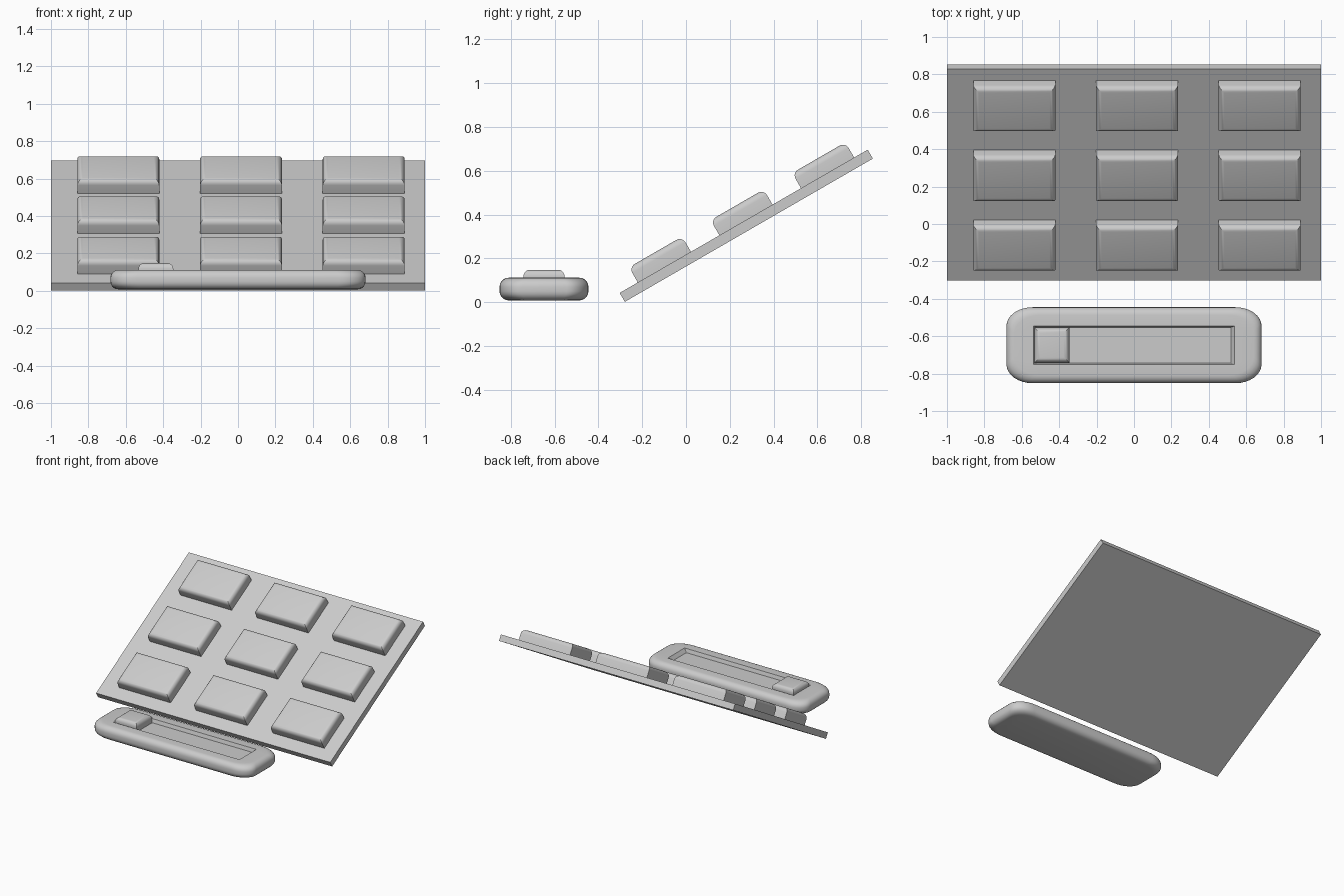
import bpy, bmesh, math
from mathutils import Matrix, Vector

if "Cube" in bpy.data.objects:
    bpy.data.objects.remove(bpy.data.objects["Cube"])

TILT = Matrix.Translation((0, 0.275, 0.349)) @ Matrix.Rotation(math.radians(30), 4, 'X')


def finish(bm, name, matrix=None):
    bmesh.ops.recalc_face_normals(bm, faces=bm.faces)
    me = bpy.data.meshes.new(name)
    bm.to_mesh(me)
    bm.free()
    ob = bpy.data.objects.new(name, me)
    bpy.context.collection.objects.link(ob)
    if matrix:
        ob.matrix_world = matrix
    bpy.ops.object.select_all(action='DESELECT')
    ob.select_set(True)
    bpy.context.view_layer.objects.active = ob
    bpy.ops.object.shade_smooth_by_angle(angle=math.radians(35))
    return ob


def box(name, centre, size, matrix=None, bevel=0):
    """Box whose top rim only may be rounded."""
    bm = bmesh.new()
    bmesh.ops.create_cube(bm, size=1)
    bmesh.ops.scale(bm, vec=size, verts=bm.verts)
    bmesh.ops.translate(bm, vec=centre, verts=bm.verts)
    if bevel:
        rim = [e for e in bm.edges if all(v.co.z > centre[2] for v in e.verts)]
        bmesh.ops.bevel(bm, geom=rim, offset=bevel, segments=5, profile=0.5, affect='EDGES')
    return finish(bm, name, matrix)


def outline(hx, hy, rx, ry, z, n=8):
    """Rectangle with elliptical corners, as a ring of points."""
    pts = []
    for q, (sx, sy) in enumerate(((1, 1), (-1, 1), (-1, -1), (1, -1))):
        for i in range(n + 1):
            a = math.pi / 2 * (q + i / n)
            pts.append(Vector((sx * (hx - rx) + rx * math.cos(a),
                               sy * (hy - ry) + ry * math.sin(a), z)))
    return pts


# Tilted panel with its 3 x 3 grid of raised pads
T = 0.047
box("tilted_panel", (0, 0, 0), (2, 1.307, T), TILT)
for row in range(3):
    for col in range(3):
        box(f"pad_{row}_{col}",
            (0.016 + (col - 1) * 0.656, 0.012 + (row - 1) * 0.43, T / 2 + 0.035),
            (0.438, 0.28, 0.09), TILT, bevel=0.03)

# Slider body: rounded shell running up, over the top and down into the groove
HX, HY, R, Z0, Z1 = 0.682, 0.203, 0.042, 0.008, 0.112
rings = []
for start, zc in ((-90, Z0 + R), (0, Z1 - R)):
    for k in range(6):
        a = math.radians(start + 90 * k / 5)
        d = R * (1 - math.cos(a))
        rings.append(outline(HX - d, HY - d, 0.14, 0.10, zc + R * math.sin(a)))
rings.append(outline(0.538, 0.103, 0.004, 0.004, Z1))
rings.append(outline(0.518, 0.095, 0.004, 0.004, Z1 - 0.028))

bm = bmesh.new()
loops = [[bm.verts.new(p) for p in ring] for ring in rings]
for lo, hi in zip(loops, loops[1:]):
    for i in range(len(lo)):
        j = (i + 1) % len(lo)
        bm.faces.new((lo[i], lo[j], hi[j], hi[i]))
bm.faces.new(loops[0][::-1])
bm.faces.new(loops[-1])
finish(bm, "slider_body", Matrix.Translation((0, -0.648, 0)))

# Sliding knob at the left end of the groove
box("slider_knob", (-0.439, -0.648, 0.111), (0.186, 0.188, 0.074), bevel=0.03)
